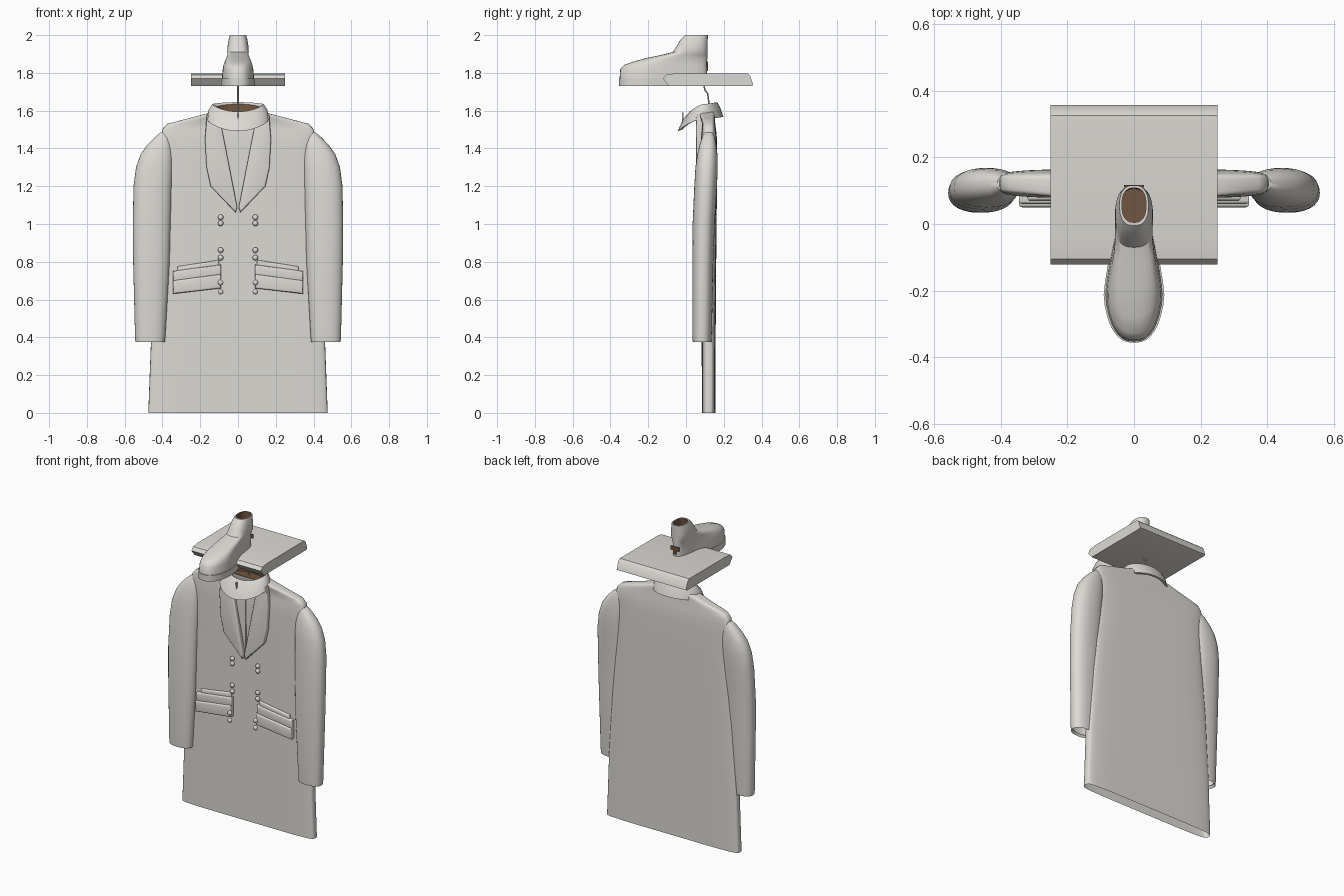
import bpy, bmesh, math
from math import sin, cos, pi

if "Cube" in bpy.data.objects:
    bpy.data.objects.remove(bpy.data.objects["Cube"], do_unlink=True)


def material(name, rgb):
    m = bpy.data.materials.new(name)
    m.use_nodes = True
    m.diffuse_color = (*rgb, 1)
    bsdf = next(n for n in m.node_tree.nodes if n.type == 'BSDF_PRINCIPLED')
    bsdf.inputs["Base Color"].default_value = (*rgb, 1)
    return m


CLOTH = material("warm_grey", (0.72, 0.70, 0.66))
BROWN = material("dark_brown", (0.16, 0.09, 0.05))


def finish(name, bm, mat=CLOTH, angle=40):
    bmesh.ops.recalc_face_normals(bm, faces=bm.faces)
    me = bpy.data.meshes.new(name)
    bm.to_mesh(me)
    bm.free()
    ob = bpy.data.objects.new(name, me)
    bpy.context.collection.objects.link(ob)
    me.materials.append(mat)
    bpy.ops.object.select_all(action='DESELECT')
    bpy.context.view_layer.objects.active = ob
    ob.select_set(True)
    bpy.ops.object.shade_smooth_by_angle(angle=math.radians(angle))
    return ob


def skin(name, rings, mat=CLOTH, start=False, end=False):
    """Bridge closed rings of points into a surface, with optional end caps."""
    bm = bmesh.new()
    loops = [[bm.verts.new(p) for p in r] for r in rings]
    n = len(loops[0])
    for a, b in zip(loops, loops[1:]):
        for i in range(n):
            j = (i + 1) % n
            bm.faces.new((a[i], a[j], b[j], b[i]))
    if start:
        bm.faces.new(loops[0])
    if end:
        bm.faces.new(loops[-1])
    return finish(name, bm, mat)


def power(v, n):
    return math.copysign(abs(v) ** (2 / n), v)


def oval(z, cx, hx, cy, hy, n=2.0, count=32):
    ts = [2 * pi * i / count for i in range(count)]
    return [(cx + hx * power(cos(t), n), cy + hy * power(sin(t), n), z) for t in ts]


def plate(name, outline, y0, y1, bevel=0.008, mat=CLOTH):
    """Extrude an x-z outline from y0 to y1."""
    bm = bmesh.new()
    face = bm.faces.new([bm.verts.new((x, y0, z)) for x, z in outline])
    ext = bmesh.ops.extrude_face_region(bm, geom=[face])
    moved = [v for v in ext["geom"] if isinstance(v, bmesh.types.BMVert)]
    bmesh.ops.translate(bm, verts=moved, vec=(0, y1 - y0, 0))
    front = [e for e in bm.edges if all(abs(v.co.y - y0) < 1e-6 for v in e.verts)]
    if bevel:
        bmesh.ops.bevel(bm, geom=front, offset=bevel, segments=3, profile=0.5, affect='EDGES')
    return finish(name, bm, mat)


# Coat body: flat tube, open at the hem
body = [(0, .475, .12, .036), (.4, .46, .12, .037), (.8, .435, .121, .039),
        (1.2, .40, .122, .042), (1.4, .395, .121, .043), (1.46, .405, .121, .042),
        (1.5, .402, .121, .038), (1.53, .375, .12, .035), (1.56, .26, .115, .038),
        (1.585, .165, .11, .042), (1.595, .13, .11, .042)]
skin("coat_body", [oval(z, 0, hx, cy, hy, 5, 48) for z, hx, cy, hy in body])
skin("neck_lining", [oval(1.588, 0, .135, .11, .042, 3)], BROWN, start=True)

# Sleeves: z, inner x, outer x, front y, back y
sleeve = [(.39, .40, .53, .045, .125), (.375, .387, .543, .036, .134),
          (.4, .385, .545, .034, .136), (.8, .362, .555, .034, .145),
          (1.0, .357, .557, .035, .152), (1.2, .35, .553, .044, .164),
          (1.3, .345, .54, .05, .168), (1.37, .345, .515, .06, .166),
          (1.42, .35, .48, .072, .16), (1.46, .36, .44, .085, .152),
          (1.485, .375, .41, .10, .14)]
for s, side in ((1, "left"), (-1, "right")):
    skin(side + "_sleeve", [oval(z, s * (a + b) / 2, (b - a) / 2, (c + d) / 2, (d - c) / 2, 2.3)
                            for z, a, b, c, d in sleeve], end=True)
    # Lapel
    plate(side + "_lapel", [(s * x, z) for x, z in (
        (.09, 1.53), (.165, 1.58), (.175, 1.45), (.167, 1.3), (.145, 1.2),
        (.012, 1.06), (.004, 1.09))], .054, .09)
    # Pocket: welt, upper flap and lower flap, drooping outwards
    for part, top, low, y in (("welt", .81, .77, .07), ("upper_flap", .785, .725, .06),
                              ("lower_flap", .735, .66, .05)):
        inner, outer = (.10, .32) if part == "welt" else (.09, .345)
        plate(side + "_pocket_" + part, [(s * inner, top), (s * outer, top - .035),
              (s * outer, low - .03), (s * inner, low)], y, .09, .01)
    # Paired buttons
    for i, z in enumerate((1.035, 1.003, .862, .822, .69, .642)):
        bm = bmesh.new()
        bmesh.ops.create_uvsphere(bm, u_segments=14, v_segments=8, radius=.015)
        bmesh.ops.scale(bm, vec=(1, .8, 1), verts=bm.verts)
        bmesh.ops.translate(bm, vec=(s * .092, .048 if z < .75 else .072, z), verts=bm.verts)
        finish(f"{side}_button_{i + 1}", bm)

# Front opening of the coat
plate("front_seam", [(-.004, 1.5), (.004, 1.5), (.004, 1.06), (-.004, 1.06)], .074, .08, 0)


# Turned-down collar
def collar_ring(hx, front, back, z_front, z_side, z_back):
    ring = []
    for i in range(40):
        t = 2 * pi * i / 40
        f = cos(t)
        z = z_side + abs(f) ** 1.5 * ((z_front if f > 0 else z_back) - z_side)
        ring.append((hx * sin(t), (front + back) / 2 - f * (back - front) / 2, z))
    return ring


fold = collar_ring(.135, .02, .165, 1.595, 1.635, 1.645)
inner = collar_ring(.115, .035, .152, 1.585, 1.62, 1.635)
skin("collar", [collar_ring(.155, -.03, .185, 1.495, 1.555, 1.565),
                collar_ring(.166, -.044, .198, 1.492, 1.555, 1.567),
                collar_ring(.155, -.015, .182, 1.555, 1.605, 1.615), fold, inner])
skin("collar_lining", [inner, collar_ring(.11, .05, .148, 1.55, 1.575, 1.585)], BROWN)
plate("collar_notch", [(-.004, 1.59), (.004, 1.59), (.003, 1.50), (-.003, 1.50)], -.02, -.012, 0)

# Hanger hook
curve = bpy.data.curves.new("hanger_hook", 'CURVE')
curve.dimensions = '3D'
curve.bevel_depth = .004
spline = curve.splines.new('POLY')
path = [(.095, 1.735), (.10, 1.71), (.115, 1.69), (.12, 1.65), (.115, 1.57)]
spline.points.add(len(path) - 1)
for p, (y, z) in zip(spline.points, path):
    p.co = (0, y, z, 1)
curve.materials.append(CLOTH)
bpy.context.collection.objects.link(bpy.data.objects.new("hanger_hook", curve))

# Shelf: slanted-edge slab running sideways
profile = [(-.09, 1.73), (-.122, 1.77), (-.105, 1.79), (-.06, 1.797),
           (.325, 1.798), (.34, 1.785), (.356, 1.735), (.345, 1.73)]
skin("shelf", [[(x, y, z) for y, z in profile] for x in (-.25, .25)], start=True, end=True)


# Shoe: z, toe y, heel y, width factor
def shoe_ring(z, toe, heel, k):
    ring = []
    for i in range(40):
        t = 2 * pi * i / 40
        y = (toe + heel) / 2 + (heel - toe) / 2 * power(cos(t), 2.5)
        wide = min(max((-y - .02) / .2, 0), 1)
        ring.append((k * (.06 + .036 * wide) * power(sin(t), 2.5), y, z))
    return ring


skin("shoe_sole", [shoe_ring(1.73, -.356, .116, 1), shoe_ring(1.77, -.356, .116, 1)],
     start=True, end=True)
upper = [(1.768, -.352, .112, .94), (1.82, -.348, .112, .9), (1.842, -.328, .112, .87),
         (1.86, -.28, .112, .85), (1.88, -.205, .113, .85), (1.895, -.13, .113, .88),
         (1.91, -.07, .113, .95), (1.94, -.05, .114, .93), (1.975, -.03, .115, .83),
         (2.0, -.005, .116, .72)]
rim = shoe_ring(2.0, .005, .108, .6)
skin("shoe_upper", [shoe_ring(*r) for r in upper] + [rim])
skin("shoe_lining", [rim, shoe_ring(1.95, .0, .106, .62)], BROWN, end=True)
# Worn patch at the heel
plate("heel_patch", [(-.03, 1.86), (.03, 1.86), (.03, 1.835), (.01, 1.835),
                     (.01, 1.81), (-.01, 1.81), (-.01, 1.835), (-.03, 1.835)],
      .109, .117, 0, BROWN)
